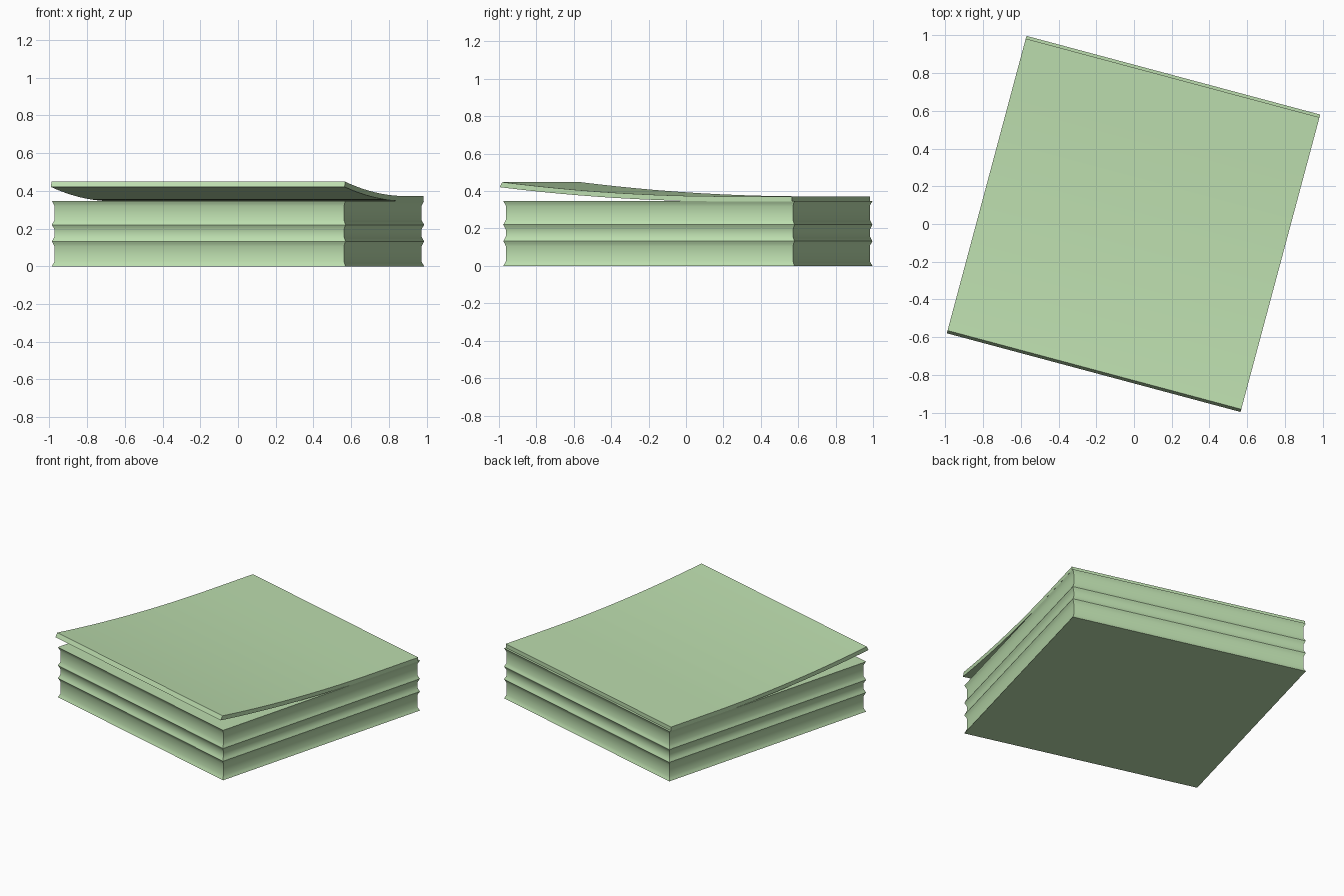
import bpy, bmesh, math
from mathutils import Matrix

if "Cube" in bpy.data.objects:
    bpy.data.objects.remove(bpy.data.objects["Cube"])

TURN = Matrix.Translation((0, 0.01, 0)) @ Matrix.Rotation(math.radians(-15), 4, 'Z')
HALF = 0.806

mat = bpy.data.materials.new("pale_green_paper")
mat.diffuse_color = (0.5, 0.72, 0.42, 1)
mat.use_nodes = True
mat.node_tree.nodes["Principled BSDF"].inputs["Base Color"].default_value = mat.diffuse_color


def finish(name, bm):
    bmesh.ops.recalc_face_normals(bm, faces=bm.faces)
    bm.transform(TURN)
    me = bpy.data.meshes.new(name)
    bm.to_mesh(me)
    bm.free()
    ob = bpy.data.objects.new(name, me)
    bpy.context.collection.objects.link(ob)
    me.materials.append(mat)
    bpy.ops.object.select_all(action='DESELECT')
    ob.select_set(True)
    bpy.context.view_layer.objects.active = ob
    bpy.ops.object.shade_smooth_by_angle(angle=math.radians(35))


def loft(bm, rings):
    for a, b in zip(rings, rings[1:]):
        for i in range(4):
            j = (i + 1) % 4
            bm.faces.new((a[i], a[j], b[j], b[i]))
    bm.faces.new(rings[0])
    bm.faces.new(rings[-1])


# Stack of three pads: each pad has a pinched-in wall and flared rims
profile = [(0.0, HALF)]
for lo, hi in [(0.0, 0.132), (0.132, 0.22), (0.22, 0.346)]:
    profile += [(lo + 0.012, HALF - 0.006), (lo + 0.027, HALF - 0.012),
                (hi - 0.027, HALF - 0.012), (hi - 0.012, HALF - 0.006), (hi, HALF)]
bm = bmesh.new()
loft(bm, [[bm.verts.new((sx * h, sy * h, z))
           for sx, sy in ((-1, -1), (1, -1), (1, 1), (-1, 1))] for z, h in profile])
finish("note_stack", bm)

# Top sheet: lies flat at the back, curls up towards the front
bm = bmesh.new()
N, FRONT, BACK = 24, -0.826, 0.791
rings = []
for i in range(N + 1):
    t = i / N
    y = FRONT + (BACK - FRONT) * t
    z = 0.345 + 0.076 * max(0, 1 - t / 0.78) ** 2
    lean = 0.015 * (1 - t)          # slanted front edge
    rings.append([bm.verts.new(p) for p in (
        (-HALF, y, z), (HALF, y, z),
        (HALF, y + lean, z + 0.027), (-HALF, y + lean, z + 0.027))])
loft(bm, rings)
finish("curled_top_sheet", bm)
